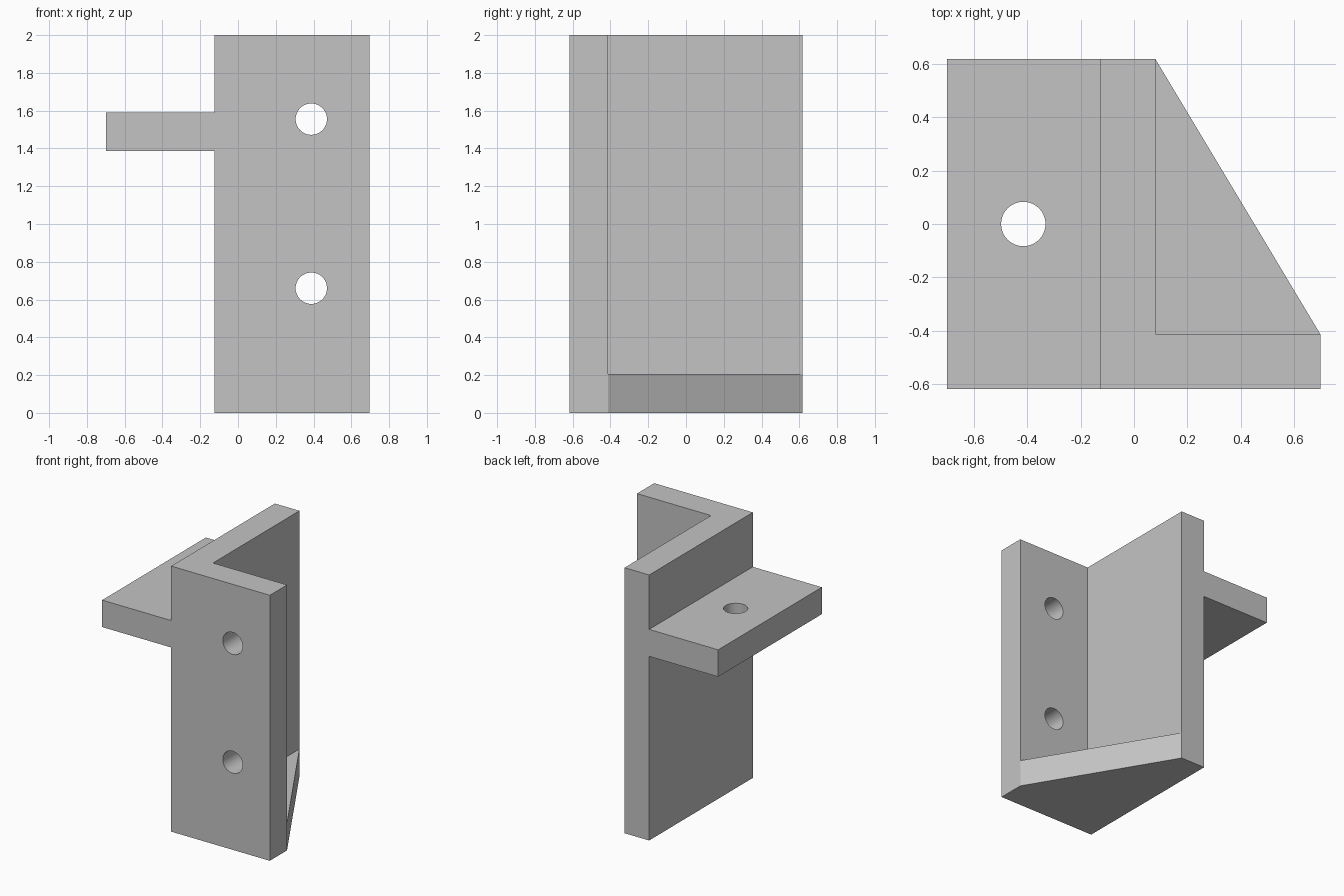
import bpy
import bmesh
from math import radians
from mathutils import Matrix, Vector

if "Cube" in bpy.data.objects:
    bpy.data.objects.remove(bpy.data.objects["Cube"], do_unlink=True)

# One plain grey for the whole bracket
GREY = (0.55, 0.55, 0.55, 1.0)
grey = bpy.data.materials.new("plain grey")
grey.use_nodes = True
grey.diffuse_color = GREY
grey.node_tree.nodes["Principled BSDF"].inputs["Base Color"].default_value = GREY

# Main dimensions
LEFT, STEP, INNER, RIGHT = -0.70, -0.125, 0.08, 0.697
FRONT, REAR_OF_FLANGE, BACK = -0.617, -0.412, 0.617
HEIGHT, FLOOR = 2.0, 0.205
HOLE_RADIUS = 0.083


def finish(name, bm):
    bmesh.ops.recalc_face_normals(bm, faces=bm.faces)
    mesh = bpy.data.meshes.new(name)
    bm.to_mesh(mesh)
    bm.free()
    mesh.materials.append(grey)
    obj = bpy.data.objects.new(name, mesh)
    bpy.context.collection.objects.link(obj)
    return obj


def prism(name, outline, bottom, top):
    bm = bmesh.new()
    face = bm.faces.new([bm.verts.new((x, y, bottom)) for x, y in outline])
    raised = bmesh.ops.extrude_face_region(bm, geom=[face], use_keep_orig=True)
    verts = [v for v in raised["geom"] if isinstance(v, bmesh.types.BMVert)]
    bmesh.ops.translate(bm, verts=verts, vec=(0, 0, top - bottom))
    return finish(name, bm)


def drill(name, centre, axis):
    bm = bmesh.new()
    turn = Vector((0, 0, 1)).rotation_difference(Vector(axis)).to_matrix().to_4x4()
    bmesh.ops.create_cone(bm, cap_ends=True, segments=48, radius1=HOLE_RADIUS,
                          radius2=HOLE_RADIUS, depth=0.5,
                          matrix=Matrix.Translation(centre) @ turn)
    cutter = finish(name, bm)
    cutter.hide_render = True
    return cutter


def combine(target, tool, operation):
    mod = target.modifiers.new(operation.lower(), "BOOLEAN")
    mod.operation = operation
    mod.solver = "EXACT"
    mod.object = tool
    bpy.context.view_layer.objects.active = target
    bpy.ops.object.modifier_apply(modifier=mod.name)
    bpy.data.objects.remove(tool, do_unlink=True)


# Upright angle section
bracket = prism("bracket", [(STEP, FRONT), (RIGHT, FRONT), (RIGHT, REAR_OF_FLANGE),
                            (INNER, REAR_OF_FLANGE), (INNER, BACK), (STEP, BACK)], 0, HEIGHT)

# Triangular floor and side shelf, both reaching into the upright
floor = prism("floor_gusset", [(RIGHT, REAR_OF_FLANGE), (INNER, BACK), (0, 0.5),
                               (0, -0.5), (0.6, -0.5)], 0, FLOOR)
shelf = prism("side_shelf", [(LEFT, FRONT), (0, FRONT), (0, BACK), (LEFT, BACK)], 1.387, 1.59)
for part in (floor, shelf):
    combine(bracket, part, "UNION")

# Bolt holes through the front flange and the shelf
for z in (0.66, 1.555):
    combine(bracket, drill("flange_hole", (0.388, -0.515, z), (0, 1, 0)), "DIFFERENCE")
combine(bracket, drill("shelf_hole", (-0.414, 0, 1.49), (0, 0, 1)), "DIFFERENCE")

# Smooth hole walls, crisp edges elsewhere
bpy.ops.object.select_all(action="DESELECT")
bracket.select_set(True)
bpy.context.view_layer.objects.active = bracket
bpy.ops.object.shade_smooth_by_angle(angle=radians(25))
